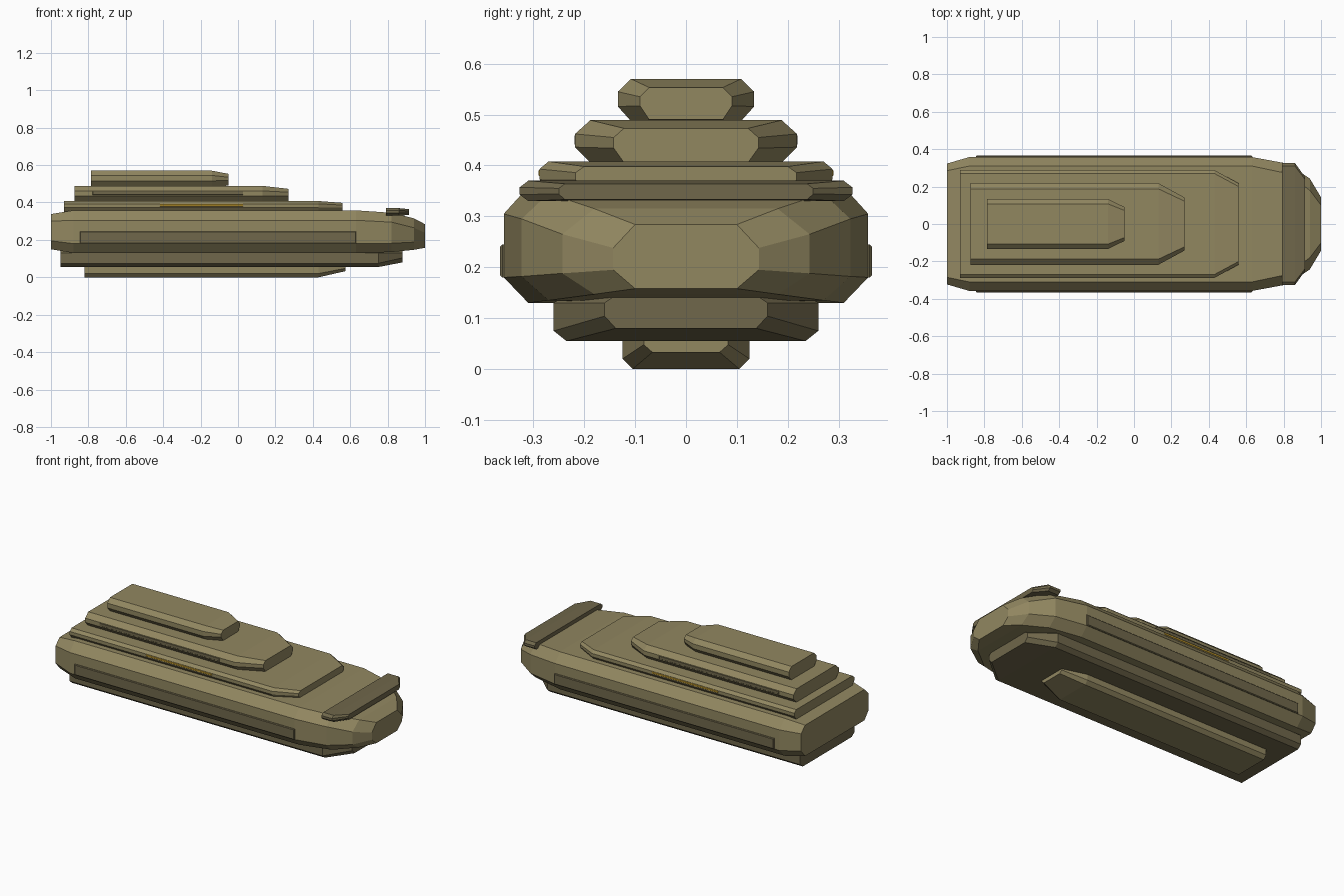
import bpy, bmesh


def material(name, rgb):
    m = bpy.data.materials.new(name)
    m.diffuse_color = (*rgb, 1)
    return m


OLIVE = material("olive tan", (0.285, 0.242, 0.118))
DARK = material("dark olive", (0.160, 0.136, 0.070))
AMBER = material("amber", (0.58, 0.35, 0.03))


def loft(name, mat, stations):
    """Octagonal sections along x: (x, side half width, top/bottom half width, z0, z1, z2, z3)."""
    bm = bmesh.new()
    rings = []
    for x, w, n, z0, z1, z2, z3 in stations:
        half = [(n, z0), (w, z1), (w, z2), (n, z3)]
        pts = half + [(-y, z) for y, z in reversed(half)]
        rings.append([bm.verts.new((x, y, z)) for y, z in pts])
    for a, b in zip(rings, rings[1:]):
        for i in range(8):
            j = (i + 1) % 8
            bm.faces.new((a[i], a[j], b[j], b[i]))
    bm.faces.new(rings[0])
    bm.faces.new(rings[-1])
    bmesh.ops.recalc_face_normals(bm, faces=bm.faces)
    me = bpy.data.meshes.new(name)
    bm.to_mesh(me)
    bm.free()
    me.materials.append(mat)
    ob = bpy.data.objects.new(name, me)
    bpy.context.collection.objects.link(ob)
    return ob


def side_plates(name, mat, x0, x1, z0, z1, y0, y1):
    """A thin plate on each flank, outer edges slightly chamfered."""
    c = 0.004
    for side, label in ((-1, "front"), (1, "back")):
        bm = bmesh.new()
        inner = [(x0, z0), (x1, z0), (x1, z1), (x0, z1)]
        outer = [(x0 + c, z0 + c), (x1 - c, z0 + c), (x1 - c, z1 - c), (x0 + c, z1 - c)]
        a = [bm.verts.new((x, side * y0, z)) for x, z in inner]
        m = [bm.verts.new((x, side * (y1 - c), z)) for x, z in inner]
        b = [bm.verts.new((x, side * y1, z)) for x, z in outer]
        for p, q in ((a, m), (m, b)):
            for i in range(4):
                j = (i + 1) % 4
                bm.faces.new((p[i], p[j], q[j], q[i]))
        bm.faces.new(a)
        bm.faces.new(b)
        bmesh.ops.recalc_face_normals(bm, faces=bm.faces)
        me = bpy.data.meshes.new(name)
        bm.to_mesh(me)
        bm.free()
        me.materials.append(mat)
        ob = bpy.data.objects.new(f"{name}_{label}", me)
        bpy.context.collection.objects.link(ob)


# Main hull with faceted nose and slightly tapered stern
loft("main_hull", OLIVE, [
    (-1.00, 0.323, 0.285, 0.150, 0.195, 0.300, 0.338),
    (-0.88, 0.358, 0.310, 0.130, 0.180, 0.305, 0.358),
    (0.63, 0.358, 0.310, 0.130, 0.180, 0.305, 0.358),
    (0.82, 0.323, 0.270, 0.135, 0.182, 0.295, 0.345),
    (0.94, 0.243, 0.180, 0.147, 0.188, 0.265, 0.315),
    (1.00, 0.143, 0.100, 0.158, 0.195, 0.238, 0.284)])

# Lower hull and keel
loft("lower_hull", DARK, [
    (-0.95, 0.260, 0.235, 0.055, 0.075, 0.130, 0.150),
    (0.75, 0.260, 0.235, 0.055, 0.075, 0.130, 0.150),
    (0.88, 0.160, 0.138, 0.080, 0.104, 0.130, 0.145)])
loft("keel", OLIVE, [
    (-0.82, 0.125, 0.105, 0.000, 0.020, 0.055, 0.065),
    (0.43, 0.125, 0.105, 0.000, 0.020, 0.055, 0.065),
    (0.575, 0.083, 0.066, 0.033, 0.048, 0.056, 0.065)])

# Stepped upper decks
loft("first_deck", OLIVE, [
    (-0.93, 0.288, 0.270, 0.350, 0.373, 0.393, 0.408),
    (0.43, 0.288, 0.270, 0.350, 0.373, 0.393, 0.408),
    (0.56, 0.217, 0.200, 0.350, 0.372, 0.386, 0.398)])
loft("second_deck", OLIVE, [
    (-0.875, 0.218, 0.188, 0.406, 0.436, 0.462, 0.489),
    (0.13, 0.218, 0.188, 0.406, 0.436, 0.462, 0.489),
    (0.27, 0.142, 0.122, 0.406, 0.434, 0.455, 0.473)])
loft("top_deck", OLIVE, [
    (-0.785, 0.134, 0.108, 0.487, 0.516, 0.545, 0.570),
    (-0.14, 0.134, 0.108, 0.487, 0.516, 0.545, 0.570),
    (-0.05, 0.090, 0.072, 0.490, 0.517, 0.535, 0.553)])

# Raised bar across the nose
loft("nose_bar", DARK, [
    (0.79, 0.327, 0.310, 0.330, 0.343, 0.357, 0.370),
    (0.86, 0.327, 0.310, 0.330, 0.343, 0.357, 0.370),
    (0.915, 0.250, 0.238, 0.333, 0.344, 0.355, 0.364)])

# Flank plates
side_plates("hull_side_strip", DARK, -0.845, 0.633, 0.180, 0.245, 0.356, 0.365)
side_plates("second_deck_strip", DARK, -0.78, 0.03, 0.438, 0.462, 0.214, 0.2195)
side_plates("light_strip", AMBER, -0.42, 0.03, 0.377, 0.393, 0.284, 0.290)
